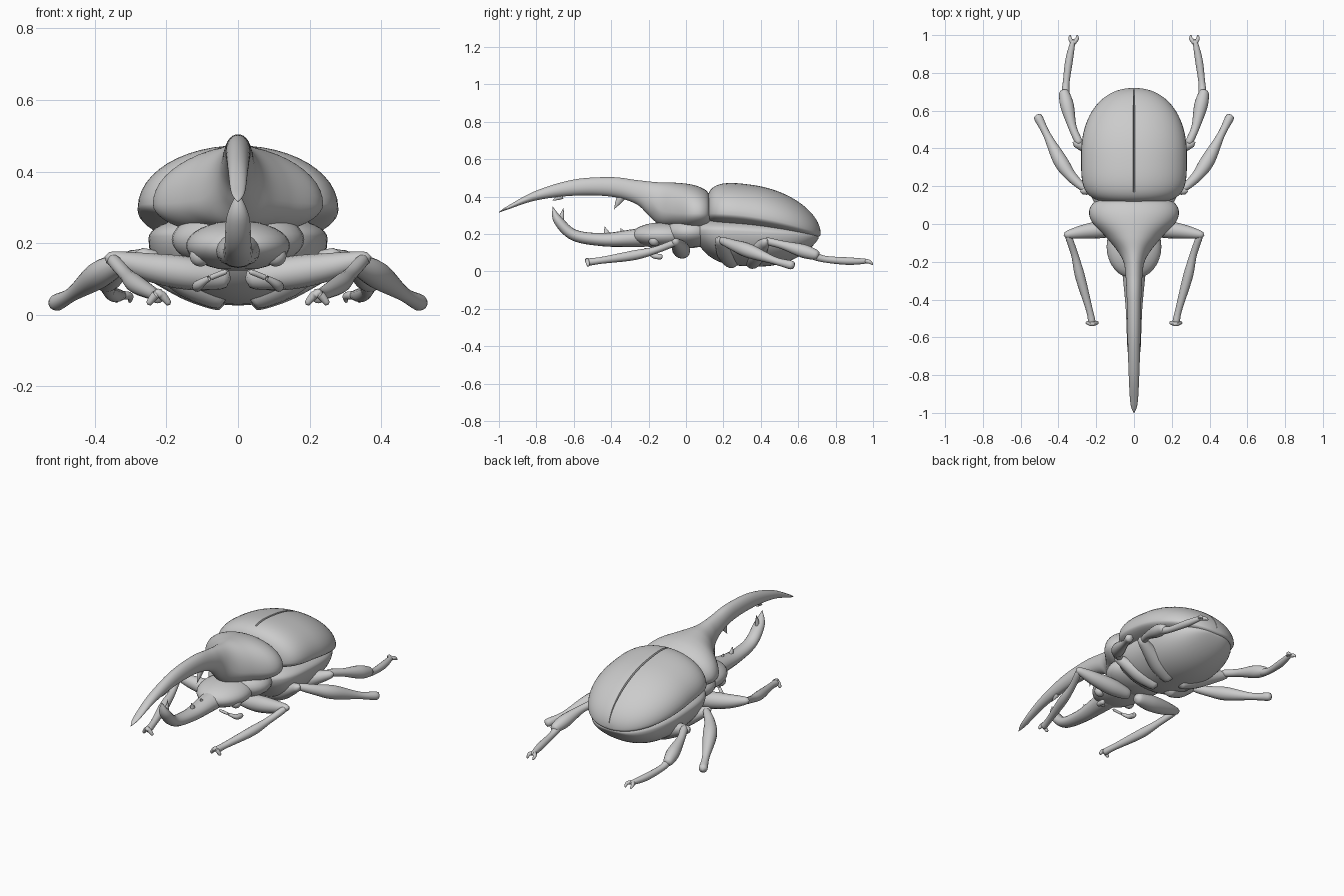
import bpy, math
from mathutils import Vector

if "Cube" in bpy.data.objects:
    bpy.data.objects.remove(bpy.data.objects["Cube"])


def resample(rows, n=8):
    """Smooth curve through a few rows of numbers."""
    out = []
    for i in range(len(rows) - 1):
        a, b, c, d = (rows[max(0, min(len(rows) - 1, i + k))] for k in (-1, 0, 1, 2))
        for t in (s / n for s in range(n)):
            out.append([q + 0.5 * t * (r - p + t * (2 * p - 5 * q + 4 * r - u + t * (3 * q - p - 3 * r + u)))
                        for p, q, r, u in zip(a, b, c, d)])
    return out + [list(rows[-1])]


def finish(ob, mirror):
    bpy.ops.object.select_all(action='DESELECT')
    bpy.context.view_layer.objects.active = ob
    ob.select_set(True)
    bpy.ops.object.mode_set(mode='EDIT')
    bpy.ops.mesh.select_all(action='SELECT')
    bpy.ops.mesh.normals_make_consistent(inside=False)
    bpy.ops.object.mode_set(mode='OBJECT')
    bpy.ops.object.shade_smooth_by_angle(angle=math.radians(50))
    if mirror:
        ob.modifiers.new("mirror", 'MIRROR')


def skin(name, rings, mirror=False):
    n = len(rings[0])
    verts = [p for ring in rings for p in ring]
    faces = [(i * n + j, i * n + (j + 1) % n, (i + 1) * n + (j + 1) % n, (i + 1) * n + j)
             for i in range(len(rings) - 1) for j in range(n)]
    faces += [tuple(range(n)), tuple(range(len(verts) - n, len(verts)))]
    me = bpy.data.meshes.new(name)
    me.from_pydata(verts, [], faces)
    ob = bpy.data.objects.new(name, me)
    bpy.context.collection.objects.link(ob)
    finish(ob, mirror)


def loft(name, stations, seam=None):
    """Stations: y, half width, top z, widest z, bottom z."""
    angles = [2 * math.pi * k / 48 for k in range(48)]
    if seam:
        angles = sorted(angles + [math.pi / 2 - 0.02, math.pi / 2 + 0.02])
    rings = []
    for y, w, top, mid, bot in stations:
        ring = []
        for a in angles:
            s = math.sin(a)
            z = mid + abs(s) * ((top if s > 0 else bot) - mid)
            if seam and y > seam and abs(a - math.pi / 2) < 0.01:
                z -= 0.015
            ring.append((w * math.cos(a), y, z))
        rings.append(ring)
    skin(name, rings)


def shell(y0, yc, y1, width, blunt, taper, mid, drop, up, down, power):
    """Stations of a long dome, blunt at the front and rounded at the back."""
    for k in range(1, 40):
        y = (y0 + y1) / 2 - (y1 - y0) / 2 * math.cos(math.pi * k / 40)
        u, e = ((yc - y) / (yc - y0), blunt) if y < yc else ((y - yc) / (y1 - yc), taper)
        f = (1 - u ** e) ** (1 / e)
        m = mid - drop * ((y - y0) / (y1 - y0)) ** 2
        yield y, width * f, m + up * f, m, m - down * f ** power


def tube(name, path, wide=1.0, mirror=True, n=16):
    """Round-ended limb through x, y, z, radius; wide stretches it sideways."""
    pts = resample(path)
    rings = []
    for i, (x, y, z, r) in enumerate(pts):
        t = (Vector(pts[min(i + 1, len(pts) - 1)][:3]) - Vector(pts[max(i - 1, 0)][:3])).normalized()
        ref = Vector((1, 0, 0)) if abs(t.x) < 0.8 else Vector((0, 1, 0))
        u = (ref - t * ref.dot(t)).normalized()
        v = t.cross(u)
        r = max(r * math.sqrt(1 - abs(2 * i / (len(pts) - 1) - 1) ** 12), 0.001)
        rings.append([Vector((x, y, z)) + u * (r * wide * math.cos(2 * math.pi * k / n))
                      + v * (r * math.sin(2 * math.pi * k / n)) for k in range(n)])
    skin(name, rings, mirror)


def egg(name, centre, radii, mirror=False):
    bpy.ops.mesh.primitive_uv_sphere_add(segments=32, ring_count=16, radius=1, location=centre)
    ob = bpy.context.object
    ob.name = name
    ob.scale = radii
    bpy.ops.object.transform_apply(location=True, rotation=True, scale=True)
    finish(ob, mirror)


# Wing cases with the central seam, and the abdomen below
loft("wing_cases", shell(.11, .36, .72, .28, 4, 2.2, .31, .11, .17, .065, 1), seam=.17)
loft("abdomen", shell(.04, .33, .71, .25, 3, 2.4, .22, .04, .07, .185, 2))

# Thorax shield flowing into the upper horn
loft("thorax_and_upper_horn", resample([
    (.13, .15, .38, .31, .26), (.115, .21, .425, .31, .235), (.07, .237, .453, .31, .222),
    (.01, .222, .468, .31, .22), (-.07, .148, .475, .315, .233), (-.14, .09, .476, .33, .248),
    (-.2, .056, .481, .39, .3), (-.27, .045, .489, .42, .362), (-.4, .038, .504, .45, .4),
    (-.6, .034, .491, .445, .405), (-.8, .028, .432, .405, .38), (-.95, .019, .352, .342, .332),
    (-1, .001, .318, .316, .314)]))

# Underside of the thorax, head and eyes
egg("thorax_underside", (0, .02, .21), (.185, .14, .085))
egg("head", (0, -.12, .193), (.145, .17, .07))
egg("eyes", (.105, -.17, .165), (.03, .03, .03), mirror=True)

# Lower horn curving upward
tube("lower_horn", [(0, y, z, r) for y, z, r in [
    (-.15, .19, .06), (-.3, .177, .046), (-.45, .17, .035), (-.6, .195, .03),
    (-.685, .275, .025), (-.712, .346, .002)]], wide=1.25, mirror=False)

# Teeth on both horns: base y, z, tip y, z, radius
for i, (y, z, ty, tz, r) in enumerate([
        (-.34, .41, -.385, .332, .026), (-.66, .405, -.715, .378, .018), (-.42, .19, -.435, .24, .02),
        (-.33, .19, -.35, .232, .02), (-.672, .26, -.655, .34, .02)]):
    tube(f"horn_tooth_{i}", [(0, y, z, r), (0, (y + ty) / 2, (z + tz) / 2, r * .6), (0, ty, tz, 0)],
         wide=.7, mirror=False)

# Feelers with clubbed ends
tube("feelers", [(.03, -.22, .122, .008), (.08, -.2, .102, .008), (.11, -.17, .083, .014),
                 (.113, -.125, .078, .015)])

# Front legs: thigh, shin, foot
tube("front_thighs", [(.02, -.01, .1, .03), (.14, -.025, .116, .046), (.26, -.04, .135, .038),
                      (.372, -.06, .162, .018)])
tube("front_shins", [(.355, -.045, .16, .02), (.315, -.16, .115, .019), (.285, -.28, .086, .026),
                     (.235, -.46, .058, .018), (.222, -.525, .05, .022)])
tube("front_feet", [(.252, -.522, .028, .008), (.222, -.528, .06, .013), (.19, -.522, .028, .008)])

# Middle legs
tube("middle_thighs", [(.035, .25, .042, .035), (.14, .215, .1, .05), (.285, .17, .176, .018)])
tube("middle_shins", [(.25, .175, .172, .018), (.33, .25, .142, .029), (.39, .335, .11, .038),
                      (.465, .48, .056, .02), (.515, .58, .03, .028)])

# Hind legs with long forked feet
tube("hind_thighs", [(.03, .35, .037, .034), (.14, .375, .095, .052), (.325, .432, .165, .02)])
tube("hind_shins", [(.285, .42, .165, .022), (.325, .51, .143, .022), (.355, .63, .108, .036),
                    (.374, .712, .083, .024)])
tube("hind_feet", [(.363, .67, .09, .025), (.36, .74, .066, .018), (.343, .87, .055, .02),
                   (.32, .98, .055, .012)])
for side, x in (("outer", .338), ("inner", .302)):
    tube(f"hind_{side}_claws", [(.323, .955, .055, .012), (x, .98, .052, .01), (x, 1, .035, .004)])

# Flat hip plates on the underside
for i, (y, z) in enumerate([(.14, .1), (.31, .05), (.44, .07)]):
    tube(f"hip_plates_{i}", [(.02, y, z, .02), (.1, y + .01, z + .035, .034), (.21, y + .03, z + .105, .01)])
